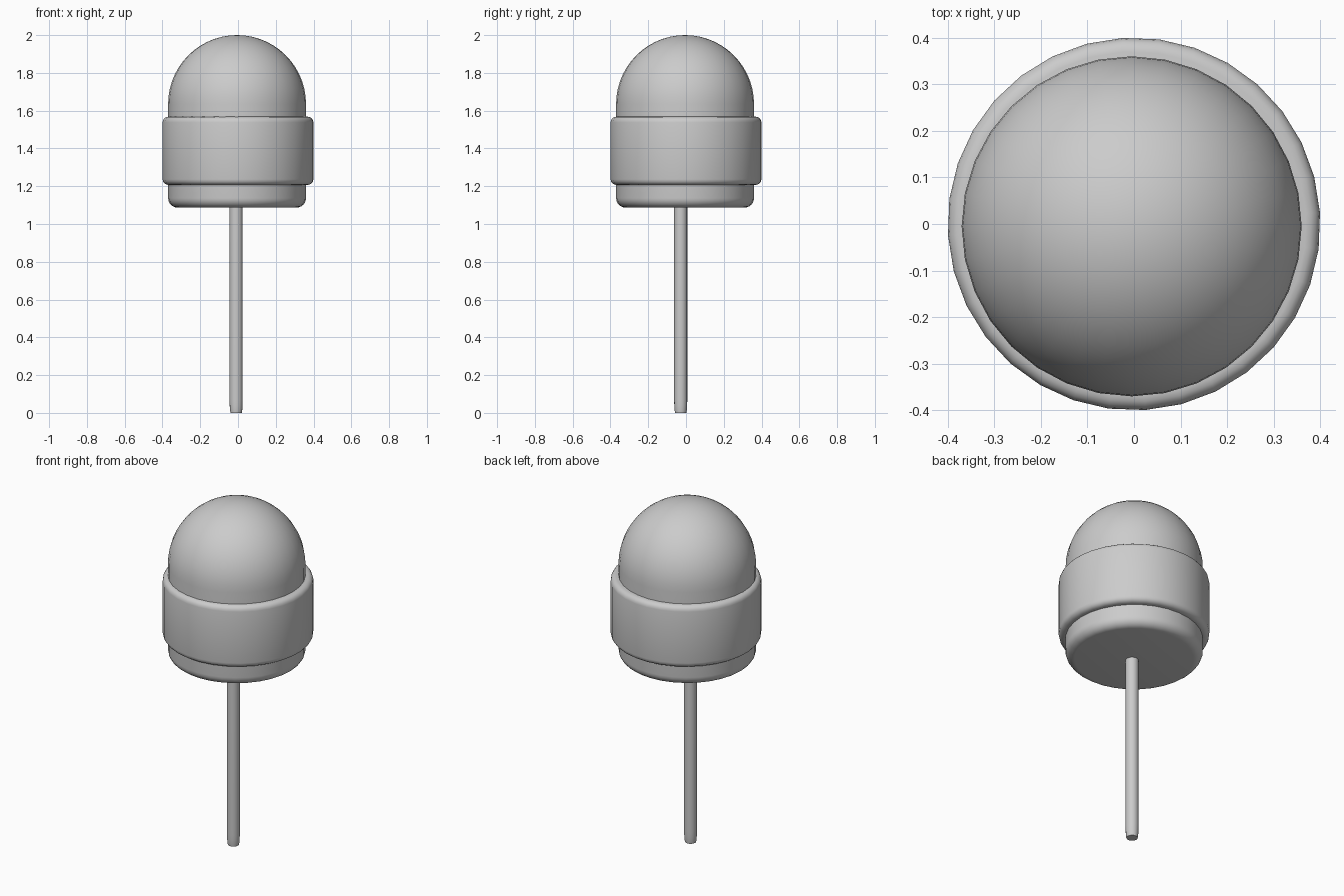
import bpy, bmesh, math

if "Cube" in bpy.data.objects:
    bpy.data.objects.remove(bpy.data.objects["Cube"])


def lathe(name, profile, center=(0, 0), segments=32, turn=0.0):
    """Spin an (r, z) profile around a vertical axis; r = 0 ends close to a pole."""
    bm = bmesh.new()
    rings = []
    for r, z in profile:
        if r < 1e-5:
            rings.append([bm.verts.new((0, 0, z))])
        else:
            angles = [turn + 2 * math.pi * i / segments for i in range(segments)]
            rings.append([bm.verts.new((r * math.cos(a), r * math.sin(a), z)) for a in angles])
    for low, high in zip(rings, rings[1:]):
        for i in range(segments):
            j = (i + 1) % segments
            if len(low) == 1:
                bm.faces.new((low[0], high[j], high[i]))
            elif len(high) == 1:
                bm.faces.new((low[i], low[j], high[0]))
            else:
                bm.faces.new((low[i], low[j], high[j], high[i]))
    for end in (rings[0], rings[-1]):
        if len(end) > 1:
            bm.faces.new(end)
    bmesh.ops.recalc_face_normals(bm, faces=bm.faces[:])
    mesh = bpy.data.meshes.new(name)
    bm.to_mesh(mesh)
    bm.free()
    obj = bpy.data.objects.new(name, mesh)
    obj.location = (center[0], center[1], 0)
    bpy.context.collection.objects.link(obj)
    bpy.ops.object.select_all(action='DESELECT')
    obj.select_set(True)
    bpy.context.view_layer.objects.active = obj
    bpy.ops.object.shade_smooth_by_angle(angle=math.radians(35))
    return obj


def arc(r, z, size, start, end, steps):
    """Arc points in the profile plane, angles in degrees."""
    pts = []
    for i in range(steps + 1):
        a = math.radians(start + (end - start) * i / steps)
        pts.append((r + size * math.cos(a), z + size * math.sin(a)))
    return pts


R = 0.365

# Rounded lower body running up inside the collar
lathe("body", arc(R - 0.05, 1.137, 0.05, -90, 0, 6) + [(R, 1.40)], (-0.005, -0.005))

# Dome: short straight wall and a hemisphere
lathe("dome", [(R, 1.40)] + arc(0, 2.0 - R, R, 0, 90, 14), (-0.005, -0.005))

# Wide collar with rounded rims
lathe("collar",
      arc(0.37, 1.237, 0.03, -90, 0, 4) + arc(0.37, 1.538, 0.03, 0, 90, 4),
      turn=math.radians(3.5))

# Thin stick, slightly narrowed at its foot
lathe("stick", [(0.03, 0.0), (0.0325, 0.015), (0.034, 0.04), (0.035, 0.07), (0.035, 1.12)],
      (-0.01, -0.028), segments=16)
